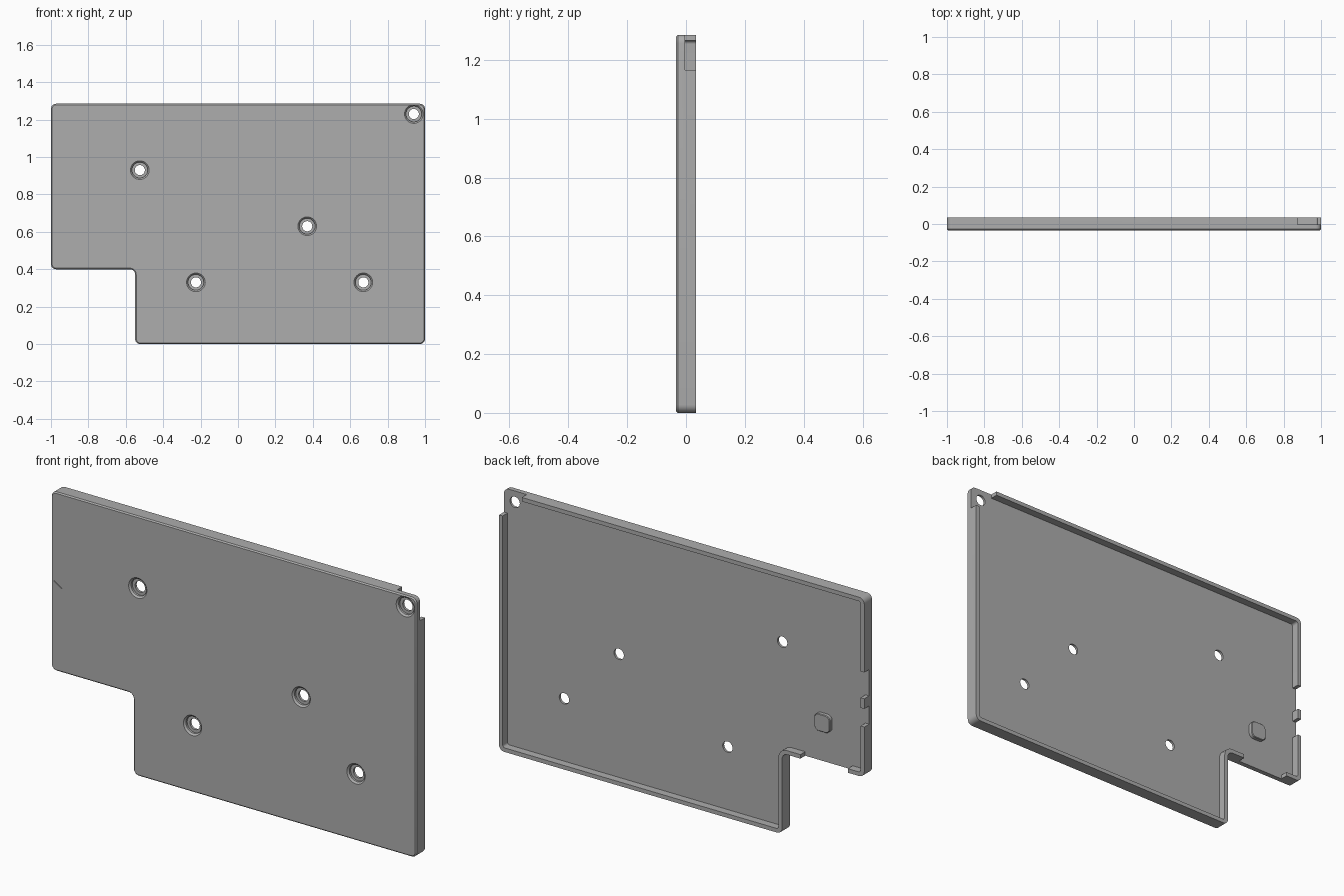
import bpy
import bmesh
import math
from mathutils import Vector

cube = bpy.data.objects.get("Cube")
if cube:
    bpy.data.objects.remove(cube, do_unlink=True)

FRONT, FLOOR, BACK = -0.034, -0.004, 0.034
HEIGHT, WALL = 1.285, 0.02

grey = bpy.data.materials.new("plastic_grey")
grey.use_nodes = True
colour = (0.42, 0.42, 0.42, 1)
grey.diffuse_color = colour
grey.node_tree.nodes["Principled BSDF"].inputs["Base Color"].default_value = colour


def rounded(corners, convex, reflex, steps=6):
    """Round the corners of a counter-clockwise outline."""
    pts = [Vector(c) for c in corners]
    out = []
    for i, p in enumerate(pts):
        a = (pts[i - 1] - p).normalized()
        b = (pts[(i + 1) % len(pts)] - p).normalized()
        r = convex if a.x * b.y - a.y * b.x < 0 else reflex
        if r == 0:
            out.append(p)
            continue
        for k in range(steps + 1):
            t = k / steps * math.pi / 2
            out.append(p + r * (a + b) - r * (b * math.cos(t) + a * math.sin(t)))
    return out


def make_object(name, bm):
    bmesh.ops.recalc_face_normals(bm, faces=bm.faces)
    mesh = bpy.data.meshes.new(name)
    bm.to_mesh(mesh)
    bm.free()
    mesh.materials.append(grey)
    obj = bpy.data.objects.new(name, mesh)
    bpy.context.collection.objects.link(obj)
    return obj


def slab(name, outline, y0, y1, chamfer=0, chamfer_y=None):
    """Extrude an x-z outline along y, with an optional chamfer round one end."""
    bm = bmesh.new()
    base = bm.faces.new([bm.verts.new((p[0], y0, p[1])) for p in outline])
    new = bmesh.ops.extrude_face_region(bm, geom=[base])["geom"]
    moved = [v for v in new if isinstance(v, bmesh.types.BMVert)]
    bmesh.ops.translate(bm, verts=moved, vec=(0, y1 - y0, 0))
    if chamfer:
        rim = [e for e in bm.edges if all(abs(v.co.y - chamfer_y) < 1e-5 for v in e.verts)]
        bmesh.ops.bevel(bm, geom=rim, offset=chamfer, segments=1, affect='EDGES')
    return make_object(name, bm)


def box(name, x0, x1, z0, z1, y0, y1):
    return slab(name, [(x0, z0), (x1, z0), (x1, z1), (x0, z1)], y0, y1)


def lathe(name, x, z, profile, sides=40):
    """Stack rings of (radius, y) into a turned solid along y."""
    bm = bmesh.new()
    rings = []
    for r, y in profile:
        angles = [2 * math.pi * k / sides for k in range(sides)]
        rings.append([bm.verts.new((x + r * math.cos(a), y, z + r * math.sin(a))) for a in angles])
    for lo, hi in zip(rings, rings[1:]):
        for k in range(sides):
            n = (k + 1) % sides
            bm.faces.new((lo[k], lo[n], hi[n], hi[k]))
    bm.faces.new(rings[0])
    bm.faces.new(rings[-1])
    return make_object(name, bm)


def cut(target, cutter):
    cutter.hide_render = True
    mod = target.modifiers.new("cut", 'BOOLEAN')
    mod.operation = 'DIFFERENCE'
    mod.solver = 'EXACT'
    mod.object = cutter
    bpy.context.view_layer.objects.active = target
    bpy.ops.object.modifier_apply(modifier=mod.name)
    bpy.data.objects.remove(cutter, do_unlink=True)


def plan(w):
    """L-shaped cover outline, inset by w."""
    notch_x, notch_z = -0.55 + w, 0.4 + w
    return [(notch_x, w), (1 - w, w), (1 - w, HEIGHT - w),
            (w - 1, HEIGHT - w), (w - 1, notch_z), (notch_x, notch_z)]


# Cover plate with a shallow pocket behind, leaving a rim wall
cover = slab("cover_plate", rounded(plan(0), 0.028, 0.028), FRONT, BACK, 0.006, FRONT)
cut(cover, slab("pocket_cutter", rounded(plan(WALL), 0.012, 0.045), FLOOR, 0.1))

# Openings in the rim: screw corner, two side ports, lower port
openings = [
    (0.875, 1.1, 1.165, 1.4),
    (-1.1, -0.97, 0.79, 0.92),
    (-1.1, -0.97, 0.65, 0.74),
    (-0.91, -0.65, 0.3, 0.43),
]
for x0, x1, z0, z1 in openings:
    cut(cover, box("opening_cutter", x0, x1, z0, z1, FLOOR, 0.1))

# Counterbored screw holes with a chamfered mouth
holes = [(-0.525, 0.93), (0.37, 0.63), (-0.225, 0.33), (0.67, 0.33), (0.94, 1.23)]
screw = [(0.056, FRONT - 0.006), (0.042, FRONT + 0.008), (0.042, FRONT + 0.018),
         (0.027, FRONT + 0.018), (0.027, 0.1)]
for x, z in holes:
    cut(cover, lathe("screw_cutter", x, z, screw))

# Small engraved indicator mark on the front
mark = [(-0.985, 0.842), (-0.942, 0.815), (-0.94, 0.819), (-0.983, 0.846)]
cut(cover, slab("mark_cutter", mark, FRONT - 0.01, FRONT + 0.005))

# Raised rounded-square pad on the inner floor
cx, cz, h = -0.755, 0.596, 0.043
square = [(cx - h, cz - h), (cx + h, cz - h), (cx + h, cz + h), (cx - h, cz + h)]
pad = slab("inner_pad", rounded(square, 0.025, 0), FLOOR - 0.004, FLOOR + 0.02, 0.003, FLOOR + 0.02)

for obj in (cover, pad):
    bpy.ops.object.select_all(action='DESELECT')
    obj.select_set(True)
    bpy.context.view_layer.objects.active = obj
    bpy.ops.object.shade_smooth_by_angle(angle=math.radians(25))
